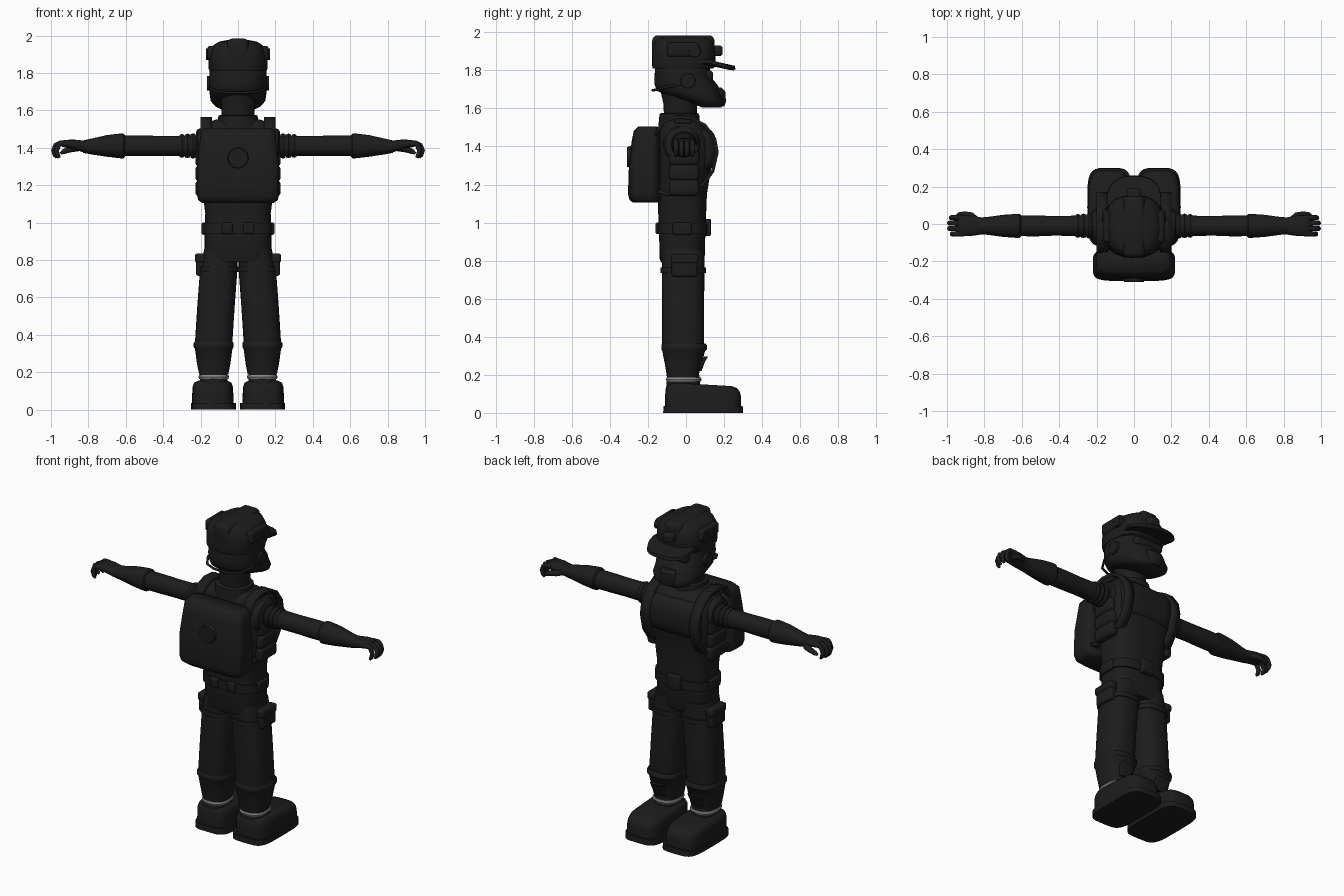
import bpy, bmesh, math
from mathutils import Vector, Matrix


def material(name, v):
    m = bpy.data.materials.new(name)
    m.diffuse_color = (v, v, v, 1)
    return m


DARK = material("dark", 0.012)
GREY = material("grey", 0.25)


def finish(name, bm, mirror=False, mat=DARK, angle=40):
    bmesh.ops.recalc_face_normals(bm, faces=bm.faces[:])
    me = bpy.data.meshes.new(name)
    bm.to_mesh(me)
    bm.free()
    ob = bpy.data.objects.new(name, me)
    bpy.context.collection.objects.link(ob)
    me.materials.append(mat)
    bpy.ops.object.select_all(action='DESELECT')
    ob.select_set(True)
    bpy.context.view_layer.objects.active = ob
    bpy.ops.object.shade_smooth_by_angle(angle=math.radians(angle))
    if mirror:
        ob.modifiers.new("mirror", 'MIRROR').use_mirror_merge = False
    return ob


def skin(bm, rings):
    loops = [[bm.verts.new(p) for p in r] for r in rings]
    n = len(loops[0])
    for a, b in zip(loops, loops[1:]):
        for i in range(n):
            bm.faces.new((a[i], a[(i + 1) % n], b[(i + 1) % n], b[i]))
    bm.faces.new(loops[0])
    bm.faces.new(loops[-1])


def loft(name, rings, power=2.0, axis='z', n=32, shear=None, **kw):
    """rings: (position on axis, centre a, centre b, radius a, radius b)."""
    out = []
    for h, ca, cb, ra, rb in rings:
        ring = []
        for i in range(n):
            t = math.tau * i / n
            c, s = math.cos(t), math.sin(t)
            a = ca + ra * math.copysign(abs(c) ** (2 / power), c)
            b = cb + rb * math.copysign(abs(s) ** (2 / power), s)
            p = Vector((a, b, h) if axis == 'z' else (h, a, b))
            if shear:
                p.z += shear(p)
            ring.append(p)
        out.append(ring)
    bm = bmesh.new()
    skin(bm, out)
    return finish(name, bm, **kw)


def box(name, lo, hi, bevel=0.015, **kw):
    lo, hi = Vector(lo), Vector(hi)
    bm = bmesh.new()
    bmesh.ops.create_cube(bm, size=1, matrix=Matrix.Translation((lo + hi) / 2) @ Matrix.Diagonal((*(hi - lo), 1)))
    bmesh.ops.bevel(bm, geom=bm.edges[:], offset=bevel, segments=4, profile=0.5, affect='EDGES')
    return finish(name, bm, **kw)


def disc(name, centre, radius, depth, axis, **kw):
    bm = bmesh.new()
    rot = Vector((0, 0, 1)).rotation_difference(Vector(axis)).to_matrix().to_4x4()
    bmesh.ops.create_cone(bm, cap_ends=True, segments=32, radius1=radius, radius2=radius * 0.9,
                          depth=depth, matrix=Matrix.Translation(centre) @ rot)
    return finish(name, bm, **kw)


def tube(name, pts, radii, **kw):
    pts = [Vector(p) for p in pts]
    rings = []
    for i, (p, r) in enumerate(zip(pts, radii)):
        d = (pts[min(i + 1, len(pts) - 1)] - pts[max(i - 1, 0)]).normalized()
        u = d.cross(Vector((0.03, 1, 0.05))).normalized()
        v = d.cross(u)
        rings.append([p + r * (u * math.cos(math.tau * k / 12) + v * math.sin(math.tau * k / 12)) for k in range(12)])
    bm = bmesh.new()
    skin(bm, rings)
    return finish(name, bm, angle=60, **kw)


def strap(name, pts, x0, x1, thick):
    """Band following a path in y and z, with its width along x."""
    bm = bmesh.new()
    rows = [(bm.verts.new((x0, y, z)), bm.verts.new((x1, y, z))) for y, z in pts]
    for a, b in zip(rows, rows[1:]):
        bm.faces.new((a[0], a[1], b[1], b[0]))
    ob = finish(name, bm, mirror=True)
    m = ob.modifiers.new("thickness", 'SOLIDIFY')
    m.thickness = thick
    m.offset = 0


# boots
tilt = lambda p: -0.06 * max(0, p.y) if p.z > 0.1 else 0
loft("boot_sole", [(0, .13, .09, .12, .21), (.035, .13, .09, .12, .208)], 4.5, mirror=True)
loft("boot", [(.035, .135, .09, .112, .2), (.08, .135, .09, .11, .2), (.125, .135, .088, .108, .196),
              (.145, .135, .085, .1, .185), (.155, .135, .08, .08, .16)], 4, shear=tilt, mirror=True, angle=60)
loft("ankle", [(.12, .13, -.015, .075, .09), (.2, .13, -.015, .072, .085)], 2.5, mirror=True)
loft("ankle_ring", [(.165, .13, -.012, .078, .09), (.175, .13, -.012, .082, .094), (.185, .13, -.012, .078, .09)],
     2.5, mirror=True, mat=GREY)

# legs with flared cuffs and knee flaps
loft("leg", [(.3, .13, -.015, .095, .105), (.36, .13, -.015, .1, .11), (.55, .118, -.015, .1, .11),
             (.75, .103, -.015, .1, .112), (.86, .092, -.015, .088, .112)], 2.6, mirror=True)
loft("leg_cuff", [(.188, .13, -.018, .078, .082), (.25, .13, -.015, .09, .095), (.325, .13, -.012, .1, .112),
                  (.335, .13, -.01, .107, .12), (.355, .13, -.01, .107, .12), (.365, .13, -.01, .1, .112)],
     2.6, mirror=True)
loft("shin_flap", [(.22, .13, .07, .035, .012), (.27, .13, .088, .05, .012), (.295, .13, .105, .045, .01)],
     3, mirror=True)

# pouches and thigh straps
box("thigh_pouch", (.17, -.075, .715), (.225, .06, .825), .014, mirror=True)
box("pouch_flap", (.175, -.08, .785), (.23, .065, .835), .014, mirror=True)
loft("thigh_strap", [(.735, .104, -.015, .106, .119), (.765, .102, -.015, .106, .119)], 2.6, mirror=True)

# torso
loft("torso", [(.79, 0, -.02, .165, .11), (.81, 0, -.02, .178, .118), (.95, 0, -.02, .178, .122),
               (1.05, 0, -.02, .175, .126), (1.15, 0, -.02, .188, .13), (1.25, 0, -.012, .205, .138),
               (1.35, 0, -.004, .212, .148), (1.44, 0, -.005, .212, .142), (1.5, 0, -.015, .195, .12),
               (1.535, 0, -.025, .165, .095), (1.55, 0, -.03, .12, .07)], 3, n=48, angle=60)
loft("belt", [(.94, 0, -.02, .186, .13), (.995, 0, -.02, .186, .13)], 3.2, n=48)
box("buckle", (-.045, .09, .93), (.045, .132, 1.02), .01)
box("back_clip", (.03, -.16, .94), (.085, -.13, 1.0), .008, mirror=True)
box("belt_pouch", (.155, -.07, .935), (.195, .03, 1.0), .01, mirror=True)

# vest with chest roll and side bumps
loft("chest_roll", [(-.18, .06, 1.38, .06, .08), (-.165, .075, 1.38, .078, .105), (-.1, .085, 1.385, .078, .115),
                    (.1, .085, 1.385, .078, .115), (.165, .075, 1.38, .078, .105), (.18, .06, 1.38, .06, .08)],
     2.4, axis='x', angle=60)
for i, z in enumerate((1.185, 1.265, 1.345)):
    box(f"side_bump_{i}", (.17, -.09, z - .045), (.228, .07, z + .04), .022, mirror=True)
strap("shoulder_strap", [(-.16, 1.46), (-.12, 1.53), (-.05, 1.555), (.03, 1.548), (.1, 1.51), (.15, 1.44),
                         (.163, 1.37), (.14, 1.27), (.09, 1.2), (0, 1.16), (-.1, 1.15), (-.17, 1.17)], .14, .2, .018)

# backpack
loft("backpack", [(1.105, 0, -.21, .19, .07), (1.12, 0, -.215, .212, .082), (1.15, 0, -.22, .22, .085),
                  (1.3, 0, -.217, .22, .083), (1.43, 0, -.21, .205, .075), (1.48, 0, -.205, .2, .07),
                  (1.505, 0, -.2, .18, .05)], 5, n=48, angle=60)
disc("pack_knob", (0, -.298, 1.345), .058, .025, (0, -1, 0))
box("pack_flap", (-.15, -.293, 1.16), (.15, -.2, 1.25), .015)

# collar and neck
loft("collar", [(1.5, 0, -.035, .115, .11), (1.53, 0, -.035, .11, .108), (1.57, 0, -.035, .105, .104),
                (1.575, 0, -.035, .098, .096)], 2.3)
loft("neck", [(1.53, 0, -.03, .088, .085), (1.62, 0, -.03, .088, .088), (1.72, 0, -.03, .1, .11)])
box("collar_tab", (.155, -.06, 1.52), (.19, .03, 1.565), .01, mirror=True)

# head with projecting jaw
loft("head", [(1.605, 0, .135, .09, .05), (1.62, 0, .12, .12, .075), (1.65, 0, .075, .146, .12),
              (1.69, 0, .015, .152, .165), (1.72, 0, .002, .154, .166), (1.75, 0, -.012, .154, .155),
              (1.8, 0, -.018, .152, .145), (1.86, 0, -.018, .15, .145)], 2.4, n=40, angle=60)
loft("mouth_guard", [(1.61, 0, .175, .04, .025), (1.635, 0, .172, .055, .038), (1.69, 0, .168, .055, .038),
                     (1.71, 0, .155, .045, .03)], 2.5)
box("eye_band", (-.1, .08, 1.745), (.1, .142, 1.8), .02)
disc("ear_cup", (.15, .01, 1.745), .042, .03, (1, 0, 0), mirror=True)
tube("neck_loop", [(.15, 0, 1.73), (.145, -.09, 1.715), (.11, -.15, 1.7), (.05, -.172, 1.695), (0, -.175, 1.695)],
     [.007] * 5, mirror=True)

# helmet, centre ridge, side modules and brim
loft("helmet", [(1.81, 0, -.015, .153, .16), (1.825, 0, -.012, .158, .166), (1.88, 0, -.012, .157, .166),
                (1.92, 0, -.012, .15, .163), (1.95, 0, -.012, .13, .155), (1.968, 0, -.012, .1, .14),
                (1.977, 0, -.012, .05, .1)], 2.6, n=48, angle=60)
box("helmet_ridge", (-.06, -.178, 1.84), (.06, .15, 1.984), .03, angle=60)
box("helmet_module", (.12, -.1, 1.87), (.165, .07, 1.945), .018, mirror=True)
disc("helmet_dial", (.15, .045, 1.9), .034, .04, (1, 0, 0), mirror=True)
box("helmet_lamp", (-.035, .12, 1.875), (.035, .192, 1.93), .015)
loft("brim", [(1.85, 0, .12, .14, .133), (1.858, 0, .12, .146, .14), (1.875, 0, .12, .144, .136)],
     2.5, shear=lambda p: -.4 * max(0, p.y - .13) - .9 * p.x ** 2)

# arms, shoulder rings and gloves
AY, AZ = -.01, 1.41
loft("arm", [(.17, AY, AZ, .06, .056), (.3, AY, AZ, .055, .054), (.42, AY, AZ, .052, .054),
             (.52, AY, AZ, .056, .055), (.63, AY, AZ, .055, .055)], 2.1, axis='x', mirror=True)
loft("shoulder_socket", [(.18, AY - .01, AZ, .1, .1), (.215, AY - .01, AZ, .09, .09), (.225, AY, AZ, .075, .075)],
     2.2, axis='x', mirror=True)
for i, (x, r) in enumerate(((.24, .068), (.27, .066), (.3, .064))):
    loft(f"shoulder_ring_{i}", [(x - .014, AY, AZ, r - .006, r - .006), (x, AY, AZ, r, r),
                                (x + .014, AY, AZ, r - .006, r - .006)], axis='x', mirror=True)
loft("glove_cuff", [(.605, AY, AZ, .058, .058), (.612, AY, AZ, .064, .066), (.63, AY, AZ, .064, .066),
                    (.7, AY, AZ, .059, .058), (.78, AY, AZ - .003, .048, .043), (.83, AY, 1.406, .044, .033)],
     2.1, axis='x', mirror=True)
loft("palm", [(.8, AY, 1.403, .042, .034), (.84, AY, 1.41, .05, .03), (.88, AY, 1.418, .055, .026),
              (.93, AY, 1.422, .055, .02), (.945, AY, 1.42, .048, .013)], 2.5, axis='x', mirror=True, angle=60)
for i in range(4):
    y, k = -.053 + i * .029, (.985, 1, 1, .99)[i]
    tube(f"finger_{i}", [(.91, y, 1.422), (.95, y, 1.424), (.975 * k, y, 1.412), (.986 * k, y, 1.385),
                         (.978 * k, y, 1.36), (.968 * k, y, 1.347)], [.014, .0145, .014, .0135, .012, .007], mirror=True)
tube("thumb", [(.84, .02, 1.4), (.87, .044, 1.398), (.905, .052, 1.39), (.935, .05, 1.378), (.948, .046, 1.37)],
     [.016, .019, .016, .013, .006], mirror=True)
